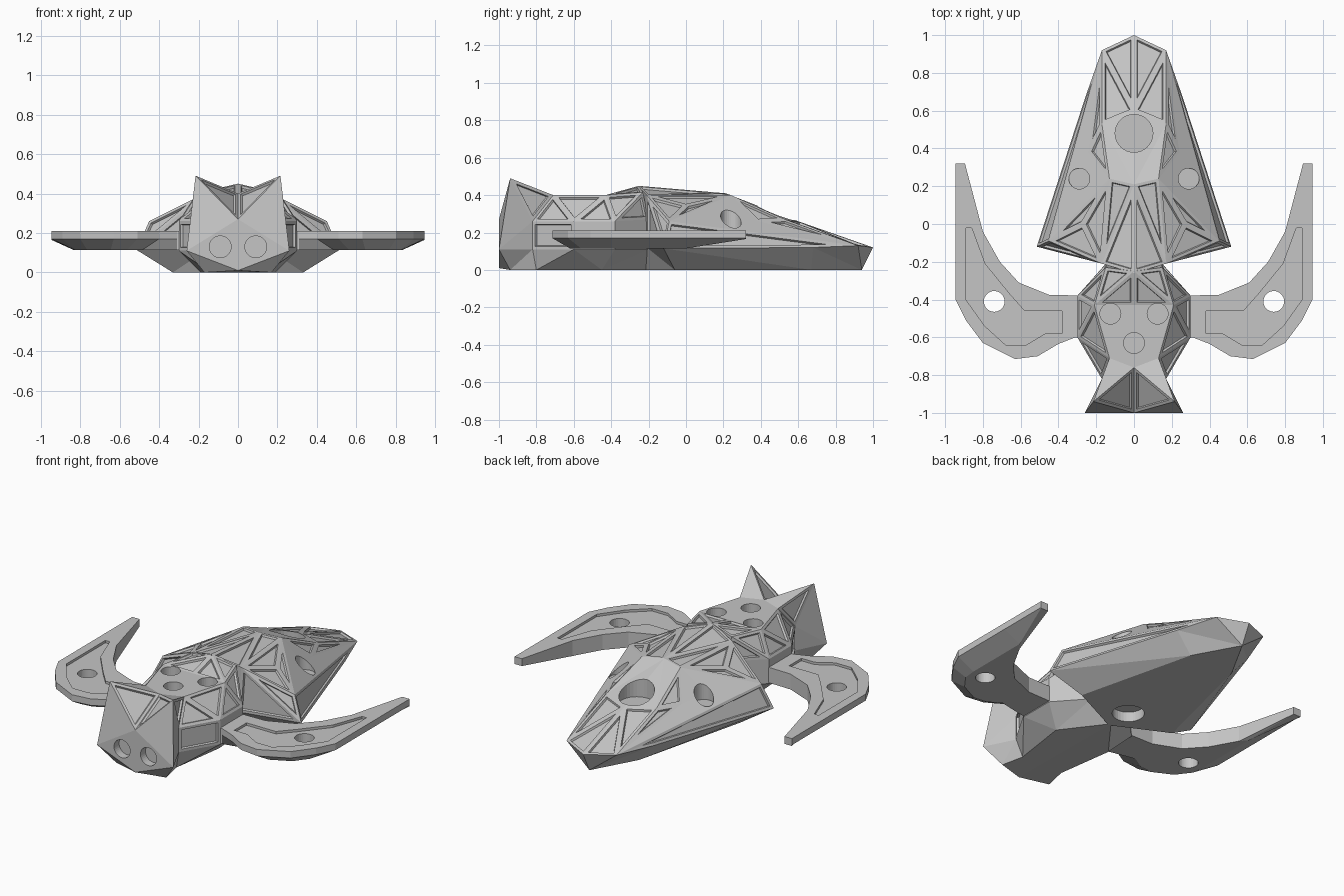
import bpy, bmesh
from mathutils import Matrix, Vector

if "Cube" in bpy.data.objects:
    bpy.data.objects.remove(bpy.data.objects["Cube"])

grey = bpy.data.materials.new("plain_grey")
grey.use_nodes = True
grey.diffuse_color = (0.56, 0.56, 0.56, 1)
grey.node_tree.nodes["Principled BSDF"].inputs["Base Color"].default_value = (0.56, 0.56, 0.56, 1)


def finish(bm, name):
    bmesh.ops.recalc_face_normals(bm, faces=bm.faces)
    mesh = bpy.data.meshes.new(name)
    bm.to_mesh(mesh)
    bm.free()
    mesh.materials.append(grey)
    ob = bpy.data.objects.new(name, mesh)
    bpy.context.collection.objects.link(ob)
    return ob


def faceted(name, points, faces):
    """Mirror a half hull; faces marked * get a recessed panel."""
    bm = bmesh.new()
    panels, cache = [], {}
    for side in (1, -1):
        for word in faces.split():
            ring = []
            for key in word.strip("*"):
                x, y, z = points[key]
                spot = (x * side, y, z)
                if spot not in cache:
                    cache[spot] = bm.verts.new(spot)
                ring.append(cache[spot])
            face = bm.faces.new(ring[::side])
            if word.endswith("*"):
                panels.append(face)
    bmesh.ops.recalc_face_normals(bm, faces=bm.faces)
    bmesh.ops.inset_individual(bm, faces=panels, thickness=0.016, use_even_offset=True)
    bmesh.ops.inset_individual(bm, faces=panels, thickness=0.004, depth=-0.012,
                               use_even_offset=True)
    return finish(bm, name)


def prism(name, outline, low, high):
    bm = bmesh.new()
    base = bm.faces.new([bm.verts.new((x, y, low)) for x, y in outline])
    top = bmesh.ops.extrude_face_region(bm, geom=[base])["geom"]
    for v in top:
        if isinstance(v, bmesh.types.BMVert):
            v.co.z = high
    return finish(bm, name)


def drill(place, radius, depth, axis="Z"):
    bm = bmesh.new()
    turn = Matrix.Rotation(1.5708, 4, "X") if axis == "Y" else Matrix()
    bmesh.ops.create_cone(bm, cap_ends=True, segments=32, radius1=radius, radius2=radius,
                          depth=depth, matrix=Matrix.Translation(place) @ turn)
    return finish(bm, "hole_cutter")


def cut(ob, cutters):
    for c in cutters:
        c.hide_render = True
        mod = ob.modifiers.new("cut", "BOOLEAN")
        mod.object, mod.operation, mod.solver = c, "DIFFERENCE", "EXACT"
        bpy.context.view_layer.objects.active = ob
        bpy.ops.object.modifier_apply(modifier=mod.name)
        bpy.data.objects.remove(c)


# Rear shell: ridge, sloping tail, flared front corners and undercut belly
shell_points = {
    "a": (0, -.26, .45), "p": (.17, -.21, .40), "g": (.13, .24, .40), "f": (0, .21, .41),
    "h": (.17, .53, .27), "c": (0, .6, .26), "s": (.17, .92, .13), "t": (0, 1, .12),
    "m": (.45, -.09, .26), "u": (.27, 0, .345), "w": (.24, .38, .262),
    "e": (.515, -.12, .115), "v": (.255, .68, .12), "r": (.15, -.21, .12),
    "b": (.33, -.06, 0), "d": (.15, .67, 0), "k": (0, .94, 0), "j": (0, -.22, 0),
}
shell = faceted("rear_shell", shell_points,
                "apf* pgf* fgh fhc cst* chs* pug* pmu* umg* gmsw gwh* hws* mevs* "
                "ebd edv vdk vks skt pem* pre* rbe ajrp rjb jbdk")
cut(shell, [drill((0, .48, .31), .1, .16), drill((0, -.05, 0), .09, .12)]
    + [drill((s * .29, .24, .28), .055, .12) for s in (1, -1)])

# Fore body: pointed ears, flat face, top plate, faceted cheeks and keel
body_points = {
    "T": (.215, -.94, .49), "N": (0, -1, .27), "B": (0, -.76, .40), "S": (.26, -1, .11),
    "C": (0, -1, .01), "R": (.13, -.71, .40), "W": (.21, -.43, .40), "V": (0, -.43, .40),
    "A": (0, -.25, .45), "Q": (.15, -.23, .415),
    "L": (.17, -.82, .26), "E": (.30, -.6, .26), "F": (.30, -.38, .26), "H": (.14, -.2, .27),
    "l": (.17, -.82, .11), "e": (.30, -.6, .11), "f": (.30, -.38, .11), "h": (.14, -.2, .11),
    "G": (.17, -.94, 0), "K": (.14, -.8, 0), "J": (.19, -.45, 0), "D": (0, -.2, 0),
}
body = faceted("fore_body", body_points,
               "NTS NSC NBT* BRT TRL* TLS LlS CSG SlG RLE* REW* WEF* WFQ* QFH* LleE* "
               "EefF FfhH GlK leK KeJ Jef Jfh JhD CGKJD BRWV VWA* WQA* AQHhD")
cut(body, [drill((0, -.63, .40), .055, .1)]
    + [drill((s * .125, -.475, .40), .055, .1) for s in (1, -1)]
    + [drill((s * .09, -1, .13), .055, .1, "Y") for s in (1, -1)])

# Curved flippers: slab with a chamfered underside, sunken panel and through hole
inner_edge = [(.22, -.38), (.45, -.375), (.61, -.31), (.71, -.2), (.80, -.04), (.895, .32)]
outer_edge = [(.945, .32), (.945, 0), (.945, -.40), (.89, -.51), (.80, -.63), (.63, -.715),
              (.51, -.70), (.40, -.635), (.31, -.60), (.22, -.60)]
panel_edge = [(.89, -.02), (.86, -.02), (.79, -.21), (.66, -.37), (.58, -.46), (.38, -.46),
              (.38, -.58), (.47, -.58), (.57, -.64), (.68, -.64), (.79, -.54), (.89, -.40)]
pivot = Vector((.68, -.40))


def keel(x, y):
    """Lower rim: pull the outer edge inward, and rise toward the tip."""
    spot = Vector((x, y))
    if y > .3:
        return (x, y, .165)
    if x > .9:
        spot.x -= .11
    elif (x, y) in outer_edge and x > .35:
        spot = spot.lerp(pivot, .3)
    return (spot.x, spot.y, .115)


def flipper(name, side):
    outline = inner_edge + outer_edge
    bm = bmesh.new()
    rings = [[bm.verts.new((x * side, y, z)) for x, y in outline] for z in (.21, .17)]
    rings.append([bm.verts.new((p[0] * side, p[1], p[2]))
                  for p in (keel(x, y) for x, y in outline)])
    bm.faces.new(rings[0])
    for upper, lower in zip(rings, rings[1:]):
        for i in range(len(outline)):
            bm.faces.new((upper[i - 1], upper[i], lower[i], lower[i - 1]))
    under = bm.faces.new(rings[-1])
    bmesh.ops.triangulate(bm, faces=[under])
    ob = finish(bm, name)
    sunken = prism("panel_cutter", [(x * side, y) for x, y in panel_edge], .195, .3)
    cut(ob, [sunken, drill((side * .74, -.41, .15), .055, .3)])


flipper("left_flipper", 1)
flipper("right_flipper", -1)
